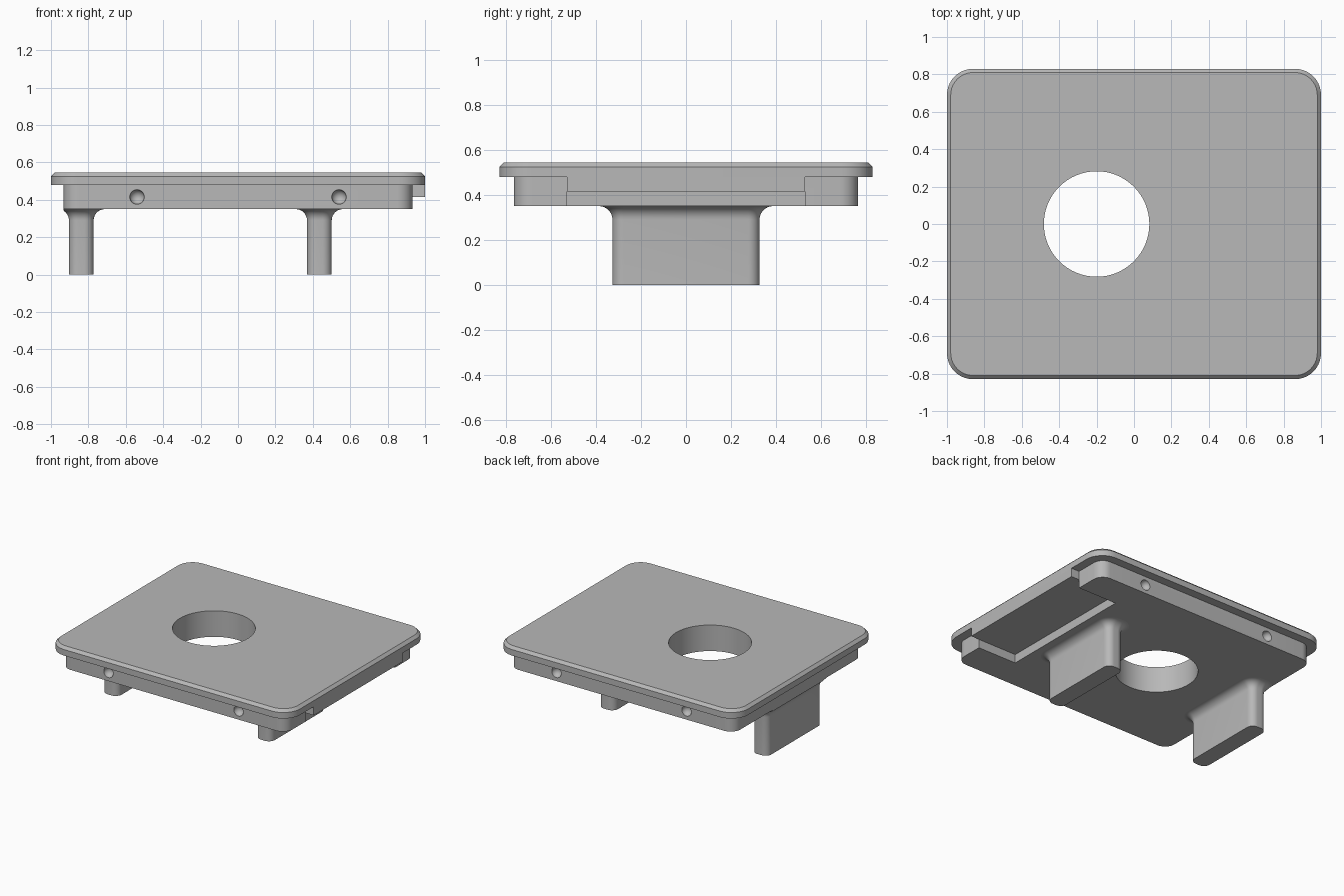
import bpy
import bmesh
from math import cos, sin, pi, radians
from mathutils import Matrix

if "Cube" in bpy.data.objects:
    bpy.data.objects.remove(bpy.data.objects["Cube"], do_unlink=True)

grey = bpy.data.materials.new("plain grey")
grey.use_nodes = True
colour = (0.48, 0.48, 0.48, 1)
grey.diffuse_color = colour
grey.node_tree.nodes["Principled BSDF"].inputs["Base Color"].default_value = colour


def finish(name, bm):
    """Turn a bmesh into a grey object."""
    bmesh.ops.recalc_face_normals(bm, faces=bm.faces)
    mesh = bpy.data.meshes.new(name)
    bm.to_mesh(mesh)
    bm.free()
    mesh.materials.append(grey)
    obj = bpy.data.objects.new(name, mesh)
    bpy.context.collection.objects.link(obj)
    return obj


def rounded_loft(name, rings, centre_x=0, min_x=-1, steps=10):
    """Loft rounded rectangles given as (half x, half y, radius, z)."""
    bm = bmesh.new()
    loops = []
    for hx, hy, r, z in rings:
        loop = []
        for corner, (sx, sy) in enumerate([(1, 1), (-1, 1), (-1, -1), (1, -1)]):
            for i in range(steps + 1):
                a = (corner + i / steps) * pi / 2
                x = centre_x + sx * (hx - r) + r * cos(a)
                y = sy * (hy - r) + r * sin(a)
                loop.append(bm.verts.new((max(x, min_x), y, z)))
        loops.append(loop)
    for low, high in zip(loops, loops[1:]):
        for i in range(len(low)):
            j = (i + 1) % len(low)
            bm.faces.new((low[i], low[j], high[j], high[i]))
    bm.faces.new(loops[0])
    bm.faces.new(loops[-1])
    return finish(name, bm)


def box(name, low, high):
    bm = bmesh.new()
    bmesh.ops.create_cube(bm, size=1)
    for v in bm.verts:
        v.co = [high[k] if v.co[k] > 0 else low[k] for k in range(3)]
    return finish(name, bm)


def cut(obj, cutter):
    """Apply a boolean difference."""
    mod = obj.modifiers.new("cut", 'BOOLEAN')
    mod.operation = 'DIFFERENCE'
    mod.solver = 'EXACT'
    mod.object = cutter
    bpy.context.view_layer.objects.active = obj
    bpy.ops.object.modifier_apply(modifier=mod.name)


# Main slabs
BOTTOM, RECESS, SEAM, TOP = 0.35, 0.415, 0.48, 0.545
plate = rounded_loft("top_plate", [(1, 0.83, 0.14, SEAM), (1, 0.83, 0.14, TOP - 0.02),
                                   (0.98, 0.81, 0.12, TOP)])
body = rounded_loft("lower_body", [(0.932, 0.765, 0.08, BOTTOM), (0.932, 0.765, 0.08, SEAM)])

# Round opening through both slabs
bm = bmesh.new()
bmesh.ops.create_cone(bm, cap_ends=True, segments=64, radius1=0.282, radius2=0.282,
                      depth=1, matrix=Matrix.Translation((-0.2, 0, 0.45)))
cutters = [finish("opening_cutter", bm)]
cut(plate, cutters[0])
cut(body, cutters[0])

# Open recess under one end
cutters.append(box("recess_cutter", (0.61, -0.53, 0.2), (1.2, 0.53, RECESS)))

# Dimples on the long sides
for x in (-0.54, 0.54):
    for y in (-0.765, 0.765):
        bm = bmesh.new()
        bmesh.ops.create_uvsphere(bm, u_segments=24, v_segments=14, radius=0.039,
                                  matrix=Matrix.Translation((x, y, RECESS)))
        cutters.append(finish("dimple_cutter", bm))
for cutter in cutters[1:]:
    cut(body, cutter)
for cutter in cutters:
    bpy.data.objects.remove(cutter, do_unlink=True)

# Lip that carries the recess ceiling out to the plate edge
lip = box("end_lip", (0.932, -0.53, RECESS), (1, 0.53, SEAM))

# Legs, flared into the body
FILLET = 0.06
parts = [plate, body, lip]
for name, x in (("right_leg", -0.838), ("left_leg", 0.435)):
    rings = [(0.066, 0.327, 0.05, 0)]
    for i in range(9):
        a = i / 8 * pi / 2
        grow = FILLET * (1 - cos(a))
        rings.append((0.066 + grow, 0.327 + grow, 0.05 + grow,
                      BOTTOM - FILLET + FILLET * sin(a)))
    parts.append(rounded_loft(name, rings, x, -0.932))

# Smooth curves, sharp edges
bpy.ops.object.select_all(action='DESELECT')
for part in parts:
    part.select_set(True)
bpy.context.view_layer.objects.active = body
bpy.ops.object.shade_smooth_by_angle(angle=radians(30))
